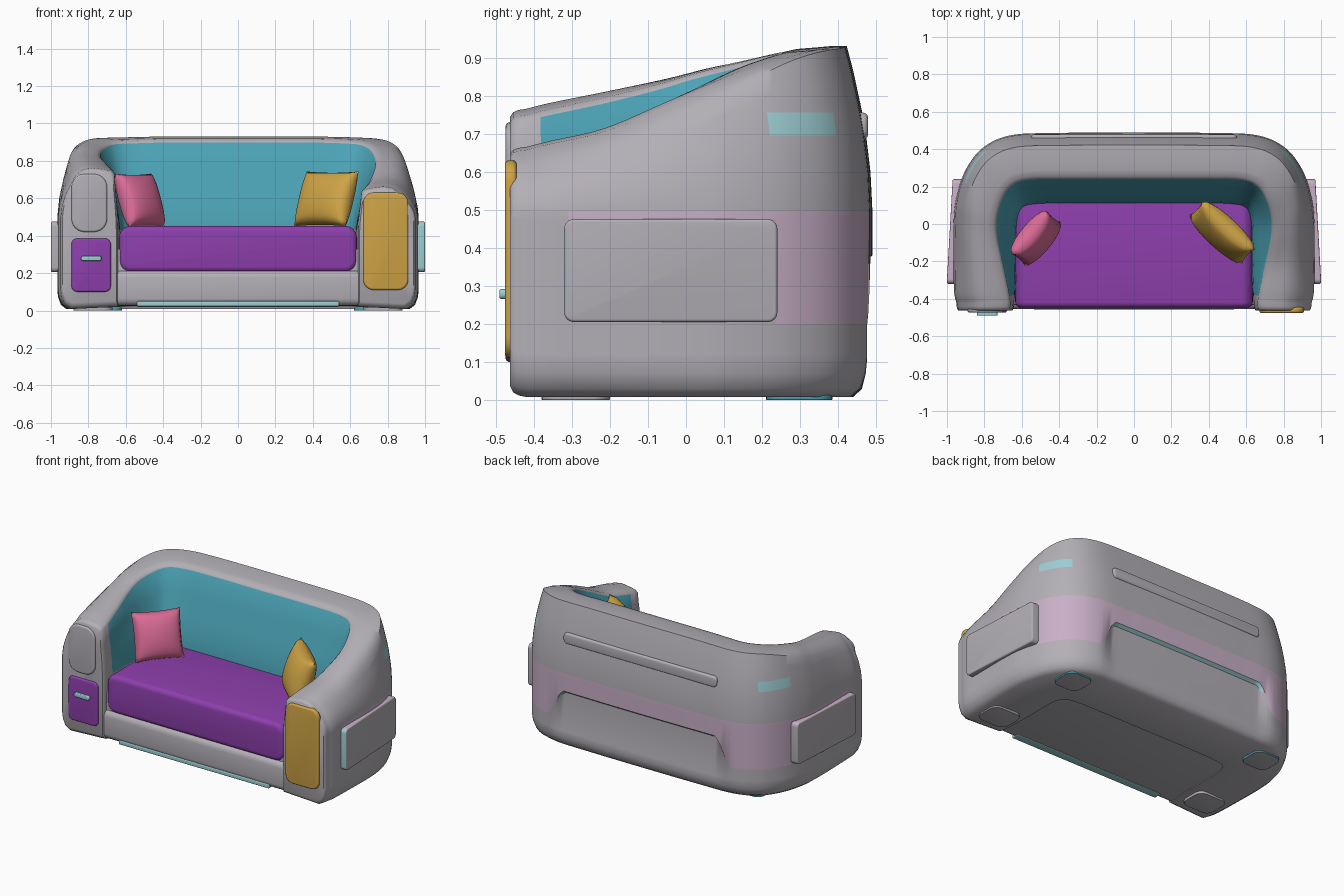
import bpy, bmesh, math
from mathutils import Vector, Matrix

if "Cube" in bpy.data.objects:
    bpy.data.objects.remove(bpy.data.objects["Cube"])

def mat(name, c):
    m = bpy.data.materials.new(name)
    m.diffuse_color = (*c, 1)
    m.use_nodes = True
    m.node_tree.nodes["Principled BSDF"].inputs["Base Color"].default_value = m.diffuse_color
    return m

GRAY = mat("shell gray", (0.45, 0.43, 0.465))
TEAL = mat("lining teal", (0.07, 0.36, 0.46))
LILAC = mat("pale lilac", (0.58, 0.43, 0.57))
AQUA = mat("pale aqua", (0.34, 0.62, 0.66))
PURPLE = mat("seat purple", (0.27, 0.05, 0.42))
YELLOW = mat("mustard yellow", (0.62, 0.37, 0.06))
PINK = mat("rose pink", (0.72, 0.15, 0.31))

def finish(name, bm, mats, angle=40):
    bmesh.ops.recalc_face_normals(bm, faces=bm.faces)
    me = bpy.data.meshes.new(name)
    bm.to_mesh(me)
    bm.free()
    ob = bpy.data.objects.new(name, me)
    bpy.context.collection.objects.link(ob)
    for m in mats:
        me.materials.append(m)
    bpy.ops.object.select_all(action='DESELECT')
    ob.select_set(True)
    bpy.context.view_layer.objects.active = ob
    bpy.ops.object.shade_smooth_by_angle(angle=math.radians(angle))
    return ob

def rbox(name, lo, hi, mats, axis=None, r=0.0, edge=0.01, rule=None, warp=None):
    """Box with corners rounded around one axis, then all edges softened."""
    bm = bmesh.new()
    bmesh.ops.create_cube(bm, size=1)
    for v in bm.verts:
        v.co = Vector([lo[i] + (v.co[i] + 0.5) * (hi[i] - lo[i]) for i in range(3)])
    if axis is not None:
        es = [e for e in bm.edges
              if abs((e.verts[0].co - e.verts[1].co).normalized()[axis]) > 0.9]
        bmesh.ops.bevel(bm, geom=es, offset=r, segments=6, profile=0.5, affect='EDGES')
    es = [e for e in bm.edges if e.calc_face_angle(0) > 0.9]
    bmesh.ops.bevel(bm, geom=es, offset=edge, segments=4, profile=0.5, affect='EDGES')
    bmesh.ops.recalc_face_normals(bm, faces=bm.faces)
    if rule:
        for f in bm.faces:
            f.material_index = rule(f.normal)
    if warp:
        for v in bm.verts:
            warp(v.co)
    return finish(name, bm, mats)

# ---------- shell: U-shaped loft ----------
# outer x,y | rim x,y | seat-side x,y | height right, height left
KEYS = [
    (.95, -.42, .66, -.42, .64, -.42, .665, .765),
    (.962, -.36, .67, -.36, .635, -.36, .68, .78),
    (.965, -.20, .70, -.22, .63, -.25, .715, .81),
    (.965, 0, .73, -.08, .63, -.12, .785, .845),
    (.95, .14, .735, .02, .63, -.02, .835, .875),
    (.90, .29, .71, .12, .62, .05, .885, .90),
    (.805, .41, .66, .20, .59, .09, .915, .92),
    (.655, .475, .57, .235, .52, .105, .925, .925),
    (.40, .487, .38, .24, .36, .11, .93, .93),
    (0, .49, 0, .24, 0, .11, .93, .93)]

def smooth_keys(keys, n):
    out = []
    for i in range(len(keys) - 1):
        p = [keys[max(i - 1, 0)], keys[i], keys[i + 1], keys[min(i + 2, len(keys) - 1)]]
        for k in range(n):
            t = k / n
            out.append([0.5 * (2*b + (c-a)*t + (2*a-5*b+4*c-d)*t*t + (3*b-a-3*c+d)*t**3)
                        for a, b, c, d in zip(*p)])
    return out + [list(keys[-1])]

def sstep(a, b, x):
    t = min(max((x - a) / (b - a), 0), 1)
    return t * t * (3 - 2 * t)

def section(k, side):
    ox, oy, rx, ry, sx, sy = k[:6]
    h = k[6] if side > 0 else k[7]
    O, R, S = Vector((ox, oy)), Vector((rx, ry)), Vector((sx, sy))
    w = sstep(0.0, 0.4, oy)
    mid = sstep(.66, .54, ox) if oy > .3 else 0    # back archway
    zl = .2 + .18 * mid
    top = h - .045 * (1 - w)
    rows = [(.2, .008), (.08 + .03 * mid, .03), (.02 + .05 * mid, .07), (.07 * mid, .11),
            (.08 * mid, .12), (.08 * mid, zl - .015), (0, zl), (0, .475), (0, .495)]
    b = sstep(.78, .83, h)
    for u, fix in ((.25, .6), (.5, .695), (.66, .755), (.85, 0), (1, 0)):
        z = .495 + (top - .495) * u
        if fix:
            z += (fix - z) * b
        rows.append((.27 * ((z - .495) / (top - .495)) ** 1.8, z))
    rows += [(.42, h - .008 * (1 - w)), (.6, h - .004 * w), (.8, h - .008),
             (.94, h - .016), (1, h - .032)]
    pts = [(*(O.lerp(R, f)), z) for f, z in rows]
    for f, z in ((.3, .7), (.65, .45), (.9, .2), (1, 0)):   # lining
        pts.append((*(R.lerp(S, f)), .43 + (h - .032 - .43) * z))
    pts.append((*S, .02))
    return [Vector((side * x, y, z)) for x, y, z in pts]

def colour(row, y, x):
    if 18 <= row <= 21 and y > -.38:
        return 1
    if row == 5 and abs(x) < .56 and y > .4:
        return 3
    if (row in (6, 7) and y > .235) or (row == 7 and y > -.31):
        return 2
    if row == 10 and .235 < y < .41:
        return 3
    return 0

half = smooth_keys(KEYS, 8)
rings = [section(k, 1) for k in half] + [section(k, -1) for k in reversed(half[:-1])]

def cap(ring):
    c = sum(ring, Vector()) / len(ring)
    c.x = (ring[3].x + ring[-1].x) / 2
    c.z = max(p.z for p in ring) * .62
    out = []
    for y, s in ((-.44, .99), (-.454, .97), (-.462, .93)):
        out.append([Vector((c.x + (p.x - c.x) * s, y, c.z + (p.z - c.z) * s)) for p in ring])
    return out

rings = cap(rings[0])[::-1] + rings + cap(rings[-1])
bm = bmesh.new()
vr = [[bm.verts.new(p) for p in ring] for ring in rings]
n = len(vr[0])
for a, b in zip(vr, vr[1:]):
    for j in range(n):
        f = bm.faces.new((a[j], a[(j+1) % n], b[(j+1) % n], b[j]))
        o = (a[6].co + b[6].co) / 2
        f.material_index = colour(j, o.y, o.x)
bm.faces.new(vr[0])
bm.faces.new(vr[-1][::-1])
finish("sofa_shell", bm, [GRAY, TEAL, LILAC, AQUA], 50)

# ---------- base and seat ----------
rbox("base_sill", (-.70, -.455, .025), (.70, .38, .215), [GRAY], edge=.04)
rbox("seat_support", (-.66, -.432, .1), (.66, .08, .33), [GRAY], edge=.015)
rbox("seat_cushion", (-.635, -.447, .205), (.635, .14, .452), [PURPLE], axis=1, r=.06, edge=.03)
rbox("front_light_strip", (-.54, -.456, .022), (.54, -.40, .05), [AQUA], edge=.006)

# ---------- arm front panels ----------
rbox("arm_front_panel", (-.89, -.474, .42), (-.70, -.445, .73), [GRAY], axis=1, r=.07, edge=.011)
rbox("drawer_front", (-.89, -.474, .10), (-.68, -.445, .385), [PURPLE], axis=1, r=.03, edge=.01)
rbox("drawer_handle", (-.84, -.49, .265), (-.73, -.46, .292), [AQUA], axis=1, r=.012, edge=.005)
rbox("arm_door", (.67, -.476, .11), (.91, -.445, .63), [YELLOW], axis=1, r=.055, edge=.011)

# ---------- side panels and feet ----------
def bend_in(co):
    """Let the rear end of a side panel follow the body."""
    co.x -= math.copysign(.03 * sstep(.0, .24, co.y), co.x)

for s, side in ((1, "right"), (-1, "left")):
    xs = sorted((s * .91, s * 1.0))
    rbox(side + "_side_panel", (xs[0], -.32, .205), (xs[1], .24, .475), [GRAY, LILAC, AQUA],
         axis=0, r=.025, edge=.008, warp=bend_in,
         rule=lambda m, s=s: 1 if m.z > .7 else 2 if (m.y < -.7 and s > 0) else 0)
    xs = sorted((s * .62, s * .80))
    rbox(side + "_rear_foot", (xs[0], .21, 0), (xs[1], .385, .018), [TEAL, GRAY], axis=2, r=.05,
         edge=.003, rule=lambda m: 1 if m.z < -.9 else 0)
    xs = sorted((s * .67, s * .88))
    rbox(side + "_front_foot", (xs[0], -.38, 0), (xs[1], -.2, .018), [GRAY], axis=2, r=.05, edge=.003)

# ---------- ridge across the upper back ----------
rbox("back_ridge", (-.55, .43, .685), (.55, .478, .755), [GRAY], axis=1, r=.025, edge=.012)

# ---------- pillows ----------
def pillow(name, loc, w, h, t, yaw, lean, m):
    bm = bmesh.new()
    for s in (1, -1):
        g = bmesh.ops.create_grid(bm, x_segments=18, y_segments=18, size=1)
        for v in g["verts"]:
            u, q = v.co.x, v.co.y
            d = max((1 - u*u) * (1 - q*q), 0) ** .38
            v.co = Vector((u * w/2 * (1 - .05 * (1 - q*q)), s * d * t/2,
                           q * h/2 * (1 - .05 * (1 - u*u))))
    bmesh.ops.remove_doubles(bm, verts=bm.verts, dist=.0005)
    ob = finish(name, bm, [m], 80)
    ob.matrix_world = (Matrix.Translation(loc) @ Matrix.Rotation(math.radians(yaw), 4, 'Z')
                       @ Matrix.Rotation(math.radians(lean), 4, 'X'))

pillow("pink_pillow", (-.525, -.075, .59), .30, .30, .15, 50, -19, PINK)
pillow("yellow_pillow", (.472, -.045, .597), .38, .31, .15, -43, -19, YELLOW)
